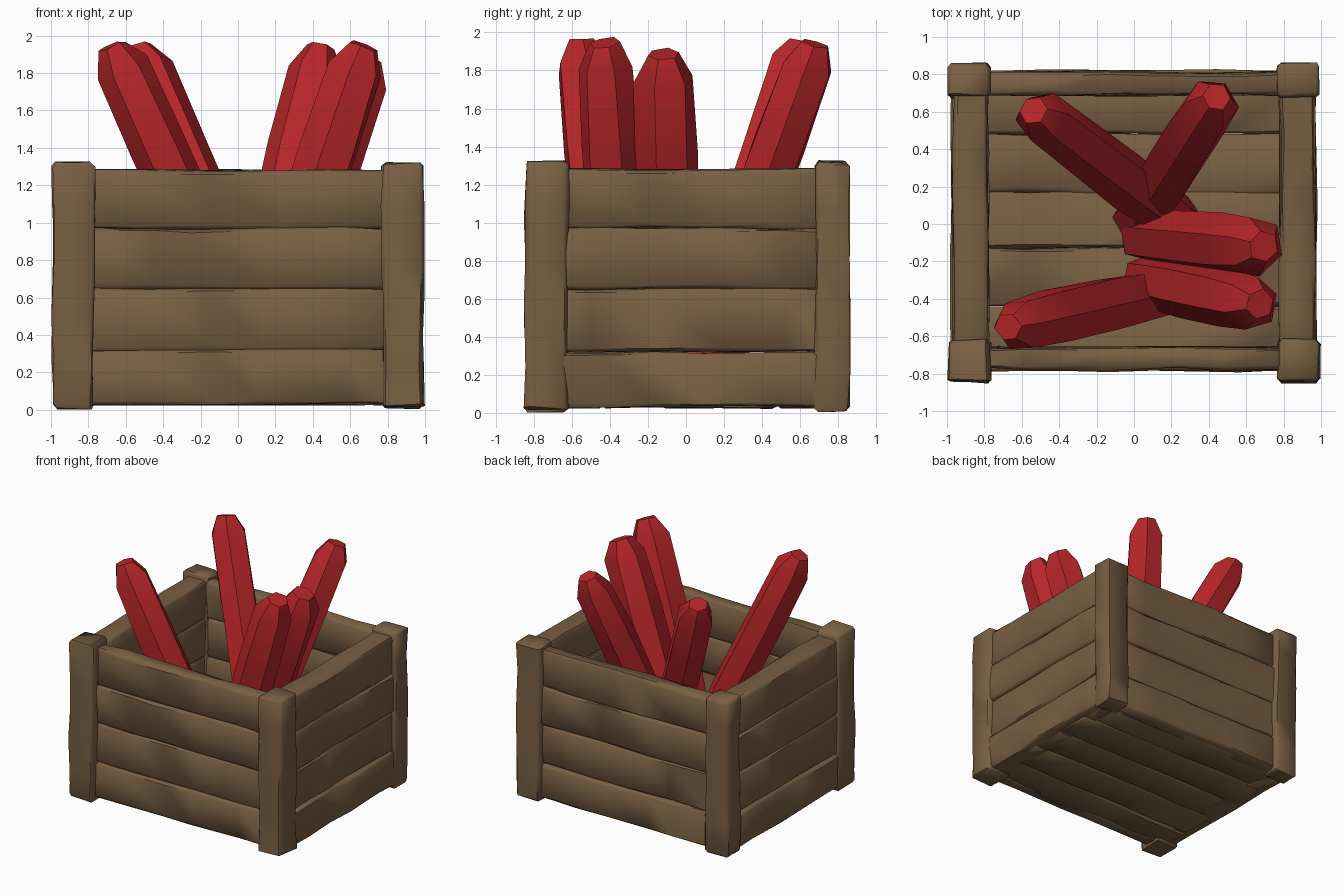
import bpy, bmesh, math, random
from mathutils import Vector, Matrix

if "Cube" in bpy.data.objects:
    bpy.data.objects.remove(bpy.data.objects["Cube"])

random.seed(4)


def material(name, rgb):
    m = bpy.data.materials.new(name)
    m.diffuse_color = (*rgb, 1)
    m.use_nodes = True
    m.node_tree.nodes["Principled BSDF"].inputs["Base Color"].default_value = m.diffuse_color
    return m


WOOD = material("brown wood", (0.19, 0.115, 0.056))
RED = material("crystal red", (0.47, 0.019, 0.022))


def finish(bm, name, mat, angle):
    bmesh.ops.recalc_face_normals(bm, faces=bm.faces)
    me = bpy.data.meshes.new(name)
    bm.to_mesh(me)
    bm.free()
    me.materials.append(mat)
    ob = bpy.data.objects.new(name, me)
    bpy.context.collection.objects.link(ob)
    bpy.ops.object.select_all(action='DESELECT')
    ob.select_set(True)
    bpy.context.view_layer.objects.active = ob
    bpy.ops.object.shade_smooth_by_angle(angle=math.radians(angle))
    return ob


def plank(name, lo, hi, jitter=0.009, cuts=4):
    """Worn bevelled timber between two corners, slightly uneven along its length."""
    lo, hi = Vector(lo), Vector(hi)
    size = hi - lo
    bm = bmesh.new()
    bmesh.ops.create_cube(bm, size=1)
    for v in bm.verts:
        v.co = Vector([(lo[i] + hi[i]) / 2 + v.co[i] * size[i] for i in range(3)])
    axis = max(range(3), key=lambda i: size[i])
    bmesh.ops.bevel(bm, geom=bm.edges[:], offset=0.018, segments=1, affect='EDGES')
    for k in range(1, cuts + 1):
        p, n = lo.copy(), Vector((0, 0, 0))
        p[axis] += size[axis] * (k / (cuts + 1) + random.uniform(-0.05, 0.05))
        n[axis] = 1
        bmesh.ops.bisect_plane(bm, geom=bm.verts[:] + bm.edges[:] + bm.faces[:],
                               plane_co=p, plane_no=n)
    for v in bm.verts:
        v.co += Vector([random.uniform(-jitter, jitter) for _ in range(3)])
        v.co.z = max(v.co.z, 0)
    return finish(bm, name, WOOD, 50)


def crystal(name, base, tip, radius, spin):
    """Six-sided shard with a blunt tapered tip."""
    base, tip = Vector(base), Vector(tip)
    d = tip - base
    rot = d.to_track_quat('Z', 'Y').to_matrix().to_4x4()
    length = d.length
    bm = bmesh.new()
    rings = []
    stations = [(0, 0.85), (0.35, 0.97), (0.7, 1.0), (1 - 0.13 / length, 0.93), (1, 0.5)]
    for t, s in stations:
        ring = []
        for i in range(6):
            a = spin + i * math.pi / 3
            r = radius * s * random.uniform(0.93, 1.06)
            z = length * t + random.uniform(-0.015, 0.015)
            p = rot @ Vector((r * math.cos(a), r * math.sin(a), z))
            ring.append(bm.verts.new(base + p))
        rings.append(ring)
    for a, b in zip(rings, rings[1:]):
        for i in range(6):
            j = (i + 1) % 6
            bm.faces.new((a[i], a[j], b[j], b[i]))
    bm.faces.new(rings[0])
    bm.faces.new(rings[-1])
    return finish(bm, name, RED, 40)


# Corner posts
for sx, side in ((-1, "left"), (1, "right")):
    xs = sorted((sx * 0.77, sx * 0.99))
    plank(f"front_{side}_post", (xs[0], -0.845, 0.01), (xs[1], -0.62, 1.32))
    plank(f"back_{side}_post", (xs[0], 0.68, 0.01), (xs[1], 0.855, 1.32))

# Four stacked boards on each wall
LEVELS = [0.03, 0.32, 0.65, 0.97, 1.28]
for i, (z0, z1) in enumerate(zip(LEVELS, LEVELS[1:])):
    d = (0.0, 0.015, 0.005, 0.01)[i]
    plank(f"front_board_{i + 1}", (-0.82, -0.785 + d, z0), (0.82, -0.66, z1))
    plank(f"back_board_{i + 1}", (-0.82, 0.69, z0), (0.82, 0.82 - d, z1))
    plank(f"left_board_{i + 1}", (-0.975 + d, -0.76, z0), (-0.78, 0.76, z1))
    plank(f"right_board_{i + 1}", (0.78, -0.76, z0), (0.975 - d, 0.76, z1))

# Floor boards
EDGES = [-0.74, -0.44, -0.13, 0.17, 0.48, 0.78]
for i, (y0, y1) in enumerate(zip(EDGES, EDGES[1:])):
    plank(f"floor_board_{i + 1}", (-0.92, y0, 0.03), (0.92, y1, 0.13))

# Red shards fanning out of the crate
crystal("back_left_crystal", (0.24, 0.02, 0.12), (-0.54, 0.61, 1.94), 0.155, 0.2)
crystal("back_right_crystal", (0.02, 0.02, 0.12), (0.44, 0.68, 1.94), 0.155, 0.5)
crystal("right_crystal", (0.06, -0.06, 0.12), (0.69, -0.12, 1.88), 0.17, 0.3)
crystal("front_right_crystal", (0.06, -0.30, 0.12), (0.67, -0.43, 1.94), 0.165, 0.0)
crystal("front_left_crystal", (0.16, -0.36, 0.12), (-0.67, -0.55, 1.94), 0.155, 0.4)
